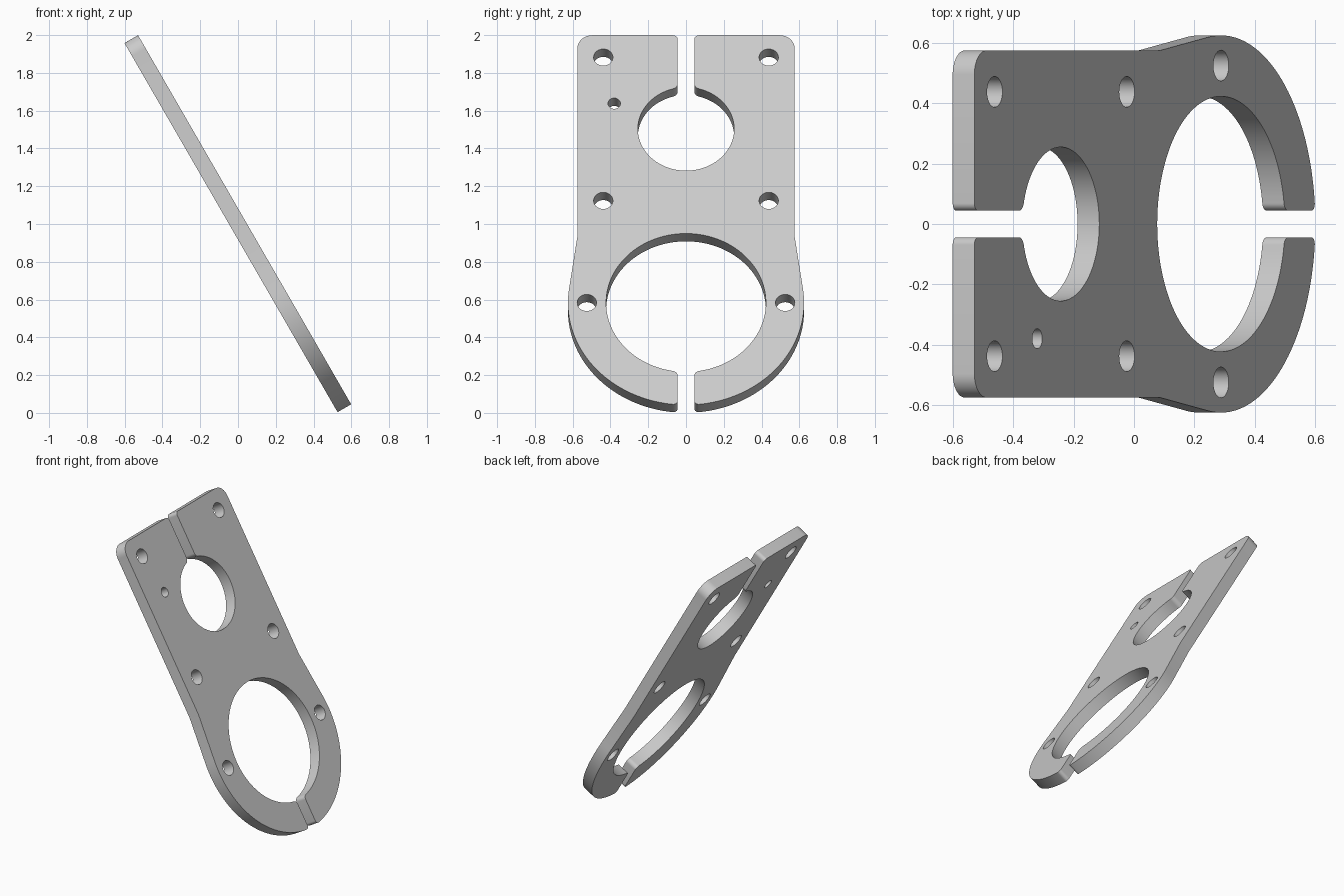
import bpy, bmesh, math
from mathutils import Vector, Matrix

cube = bpy.data.objects.get("Cube")
if cube:
    bpy.data.objects.remove(cube)

THICK = 0.083
HALF_W, TOP = 0.575, 1.13
SLOT, FILLET, CORNER = 0.044, 0.025, 0.08
SMALL_C, SMALL_R = 0.557, 0.255        # upper opening
BIG_C, BIG_R, RIM_R = -0.505, 0.423, 0.625   # lower opening and its rim
SHOULDER = -0.10
BOLT = 0.438


def arc(centre, radius, start, end, steps):
    """Points on an arc about (0, centre)."""
    angles = [start + (end - start) * i / steps for i in range(steps + 1)]
    return [Vector((radius * math.cos(a), centre + radius * math.sin(a))) for a in angles]


def fillet(a, corner, b, steps=8):
    """Round a square corner from a to b."""
    a, corner, b = Vector(a), Vector(corner), Vector(b)
    w = math.sqrt(0.5)
    pts = []
    for i in range(steps + 1):
        t = i / steps
        ka, kc, kb = (1 - t) ** 2, 2 * w * t * (1 - t), t * t
        pts.append((a * ka + corner * kc + b * kb) / (ka + kc + kb))
    return pts


def slot_corner(centre, radius, side, into):
    """Fillet where a circle meets the slot, listed from circle to slot."""
    def on(u):
        return centre + side * math.sqrt(radius ** 2 - u ** 2)
    v = on(SLOT)
    return fillet((SLOT + FILLET, on(SLOT + FILLET)), (SLOT, v), (SLOT, v + into * FILLET))


def stop(radius):
    """Angle from the slot axis at which the circle gives way to the fillet."""
    return math.asin((SLOT + FILLET) / radius)


# Half outline, from the bottom of the upper opening to the top of the lower one
q = math.pi / 2
rel = Vector((HALF_W, SHOULDER - BIG_C))
tangent = math.atan2(rel.y, rel.x) - math.acos(RIM_R / rel.length)
half = arc(SMALL_C, SMALL_R, -q, q - stop(SMALL_R), 48)
half += slot_corner(SMALL_C, SMALL_R, 1, 1)[1:]
half += fillet((SLOT, TOP - FILLET), (SLOT, TOP), (SLOT + FILLET, TOP))
half += fillet((HALF_W - CORNER, TOP), (HALF_W, TOP), (HALF_W, TOP - CORNER), 12)
half += [Vector((HALF_W, SHOULDER))]
half += arc(BIG_C, RIM_R, tangent, -q + stop(RIM_R), 48)
half += slot_corner(BIG_C, RIM_R, -1, 1)[1:]
half += slot_corner(BIG_C, BIG_R, -1, -1)[::-1]
half += arc(BIG_C, BIG_R, -q + stop(BIG_R), q, 64)[1:]
half[0].x = half[-1].x = 0
outline = half + [Vector((-p.x, p.y)) for p in half[-2:0:-1]]

# Bolt holes and the small locating hole
holes = [(s * BOLT, SMALL_C + t * BOLT, 0.051) for s in (-1, 1) for t in (-1, 1)]
holes += [(s * 0.525, BIG_C, 0.051) for s in (-1, 1)]
holes += [(-0.38, 0.713, 0.033)]
loops = [outline]
for u, v, r in holes:
    loops.append([p + Vector((u, v)) for p in arc(0, r, 0, 4 * q, 32)[:-1]])

# Fill the flat profile and thicken it
bm = bmesh.new()
for pts in loops:
    verts = [bm.verts.new((p.x, p.y, -THICK / 2)) for p in pts]
    for i, v in enumerate(verts):
        bm.edges.new((verts[i - 1], v))
bmesh.ops.triangle_fill(bm, edges=bm.edges[:], use_beauty=True, use_dissolve=False)
ext = bmesh.ops.extrude_face_region(bm, geom=bm.faces[:], use_keep_orig=True)
top_verts = [g for g in ext["geom"] if isinstance(g, bmesh.types.BMVert)]
bmesh.ops.translate(bm, verts=top_verts, vec=(0, 0, THICK))
bmesh.ops.recalc_face_normals(bm, faces=bm.faces[:])

# Lean the plate back 30 degrees from upright
c, s = math.cos(math.radians(30)), math.sin(math.radians(30))
lean = Matrix(((0, -s, c, 0), (1, 0, 0, 0), (0, c, s, 1), (0, 0, 0, 1)))
bm.transform(lean)
mesh = bpy.data.meshes.new("mounting_plate")
bm.to_mesh(mesh)
bm.free()
plate = bpy.data.objects.new("mounting_plate", mesh)
bpy.context.collection.objects.link(plate)

# Plain grey finish
grey = bpy.data.materials.new("plain grey")
grey.use_nodes = True
colour = (0.6, 0.6, 0.6, 1)
grey.diffuse_color = colour
grey.node_tree.nodes["Principled BSDF"].inputs["Base Color"].default_value = colour
mesh.materials.append(grey)

bpy.ops.object.select_all(action="DESELECT")
plate.select_set(True)
bpy.context.view_layer.objects.active = plate
bpy.ops.object.shade_smooth_by_angle(angle=math.radians(30))
